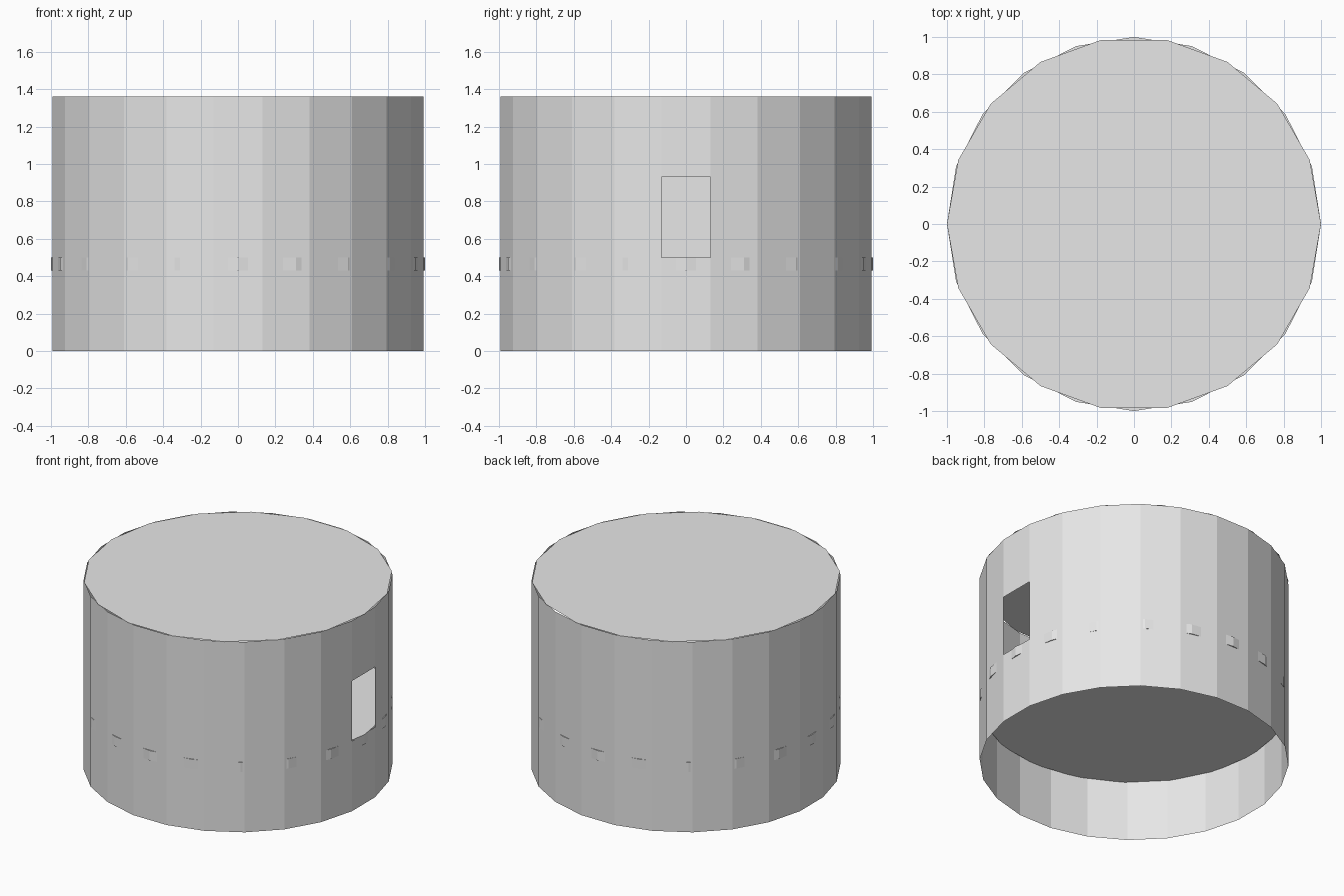
import bpy, bmesh, math

if "Cube" in bpy.data.objects:
    bpy.data.objects.remove(bpy.data.objects["Cube"])

HEIGHT = 1.36
SLAB_Z0, SLAB_Z1 = 0.43, 0.50
DOOR_Z0, DOOR_Z1 = 0.50, 0.93

grey = bpy.data.materials.new("light_grey")
grey.diffuse_color = (0.8, 0.8, 0.8, 1)
grey.use_nodes = True
grey.node_tree.nodes["Principled BSDF"].inputs["Base Color"].default_value = grey.diffuse_color


def ring(bm, sides, z, offset=0.0, radius=1.0):
    """Vertices of a regular polygon at height z."""
    return [bm.verts.new((radius * math.cos(math.tau * i / sides + offset),
                          radius * math.sin(math.tau * i / sides + offset), z))
            for i in range(sides)]


def finish(bm, name):
    mesh = bpy.data.meshes.new(name)
    bm.to_mesh(mesh)
    bm.free()
    mesh.materials.append(grey)
    obj = bpy.data.objects.new(name, mesh)
    bpy.context.collection.objects.link(obj)
    return obj


# Outer wall: 24-sided open sheet, one facet on +x has a window opening
bm = bmesh.new()
n = 24
levels = [ring(bm, n, z, -math.pi / n) for z in (0, DOOR_Z0, DOOR_Z1, HEIGHT)]
for k in range(3):
    low, high = levels[k], levels[k + 1]
    for i in range(n):
        if k == 1 and i == 0:
            continue  # window opening
        j = (i + 1) % n
        bm.faces.new((low[i], low[j], high[j], high[i]))
finish(bm, "wall")

# Floor slab: 20-sided, its corners just break through the wall
bm = bmesh.new()
n = 20
low, high = ring(bm, n, SLAB_Z0), ring(bm, n, SLAB_Z1)
bm.faces.new(low[::-1])
bm.faces.new(high)
for i in range(n):
    j = (i + 1) % n
    bm.faces.new((low[i], low[j], high[j], high[i]))
finish(bm, "floor_slab")

# Roof: flat 18-sided sheet
bm = bmesh.new()
bm.faces.new(ring(bm, 18, HEIGHT))
finish(bm, "roof")
